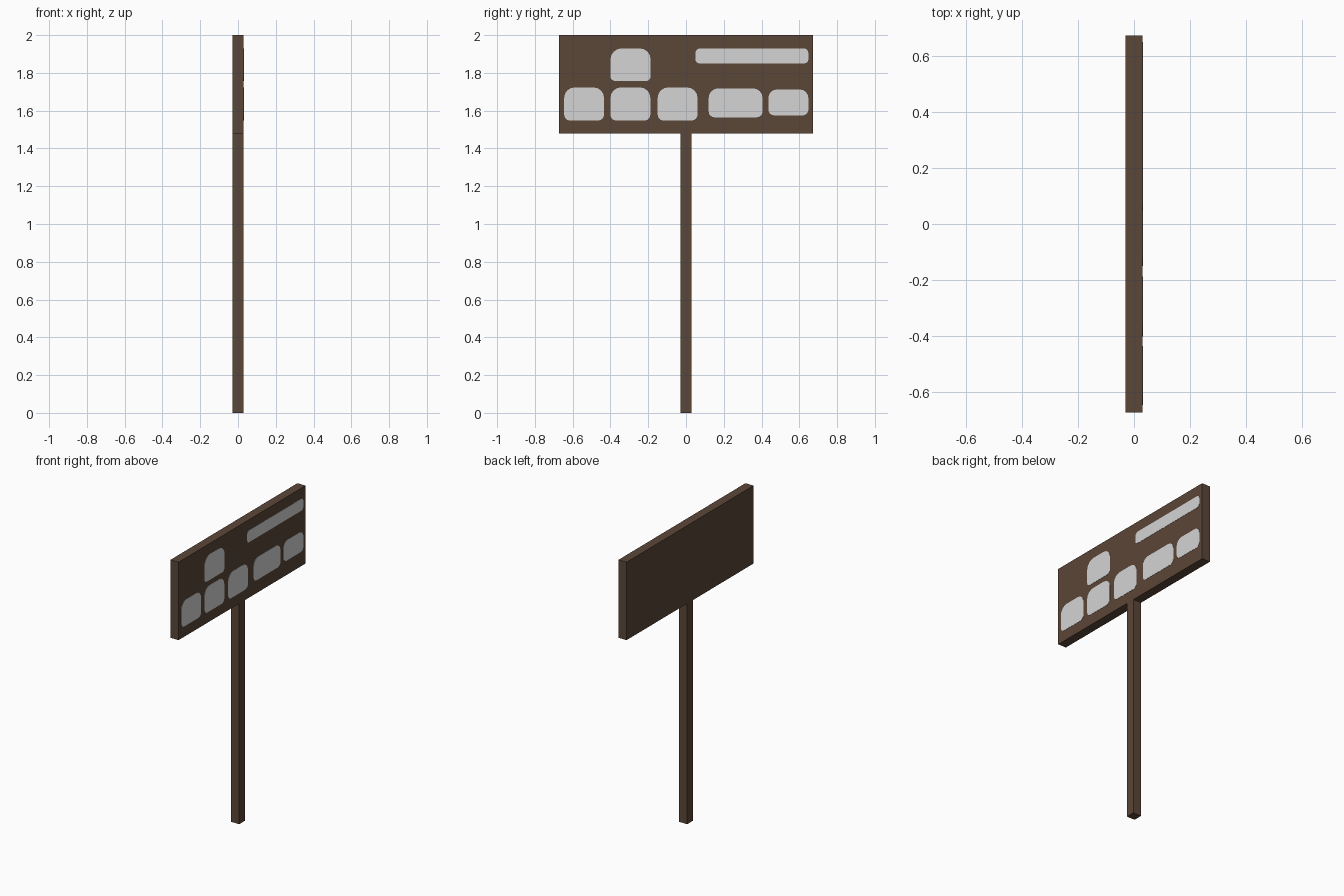
import bpy, bmesh, math

if "Cube" in bpy.data.objects:
    bpy.data.objects.remove(bpy.data.objects["Cube"])

def material(name, rgb):
    m = bpy.data.materials.new(name)
    m.diffuse_color = (*rgb, 1.0)
    m.use_nodes = True
    m.node_tree.nodes["Principled BSDF"].inputs["Base Color"].default_value = m.diffuse_color
    return m

WOOD = material("dark brown wood", (0.105, 0.061, 0.039))
PALE = material("pale grey", (0.66, 0.66, 0.66))

def finish(bm, name, mat):
    bmesh.ops.recalc_face_normals(bm, faces=bm.faces)
    me = bpy.data.meshes.new(name)
    bm.to_mesh(me)
    bm.free()
    me.materials.append(mat)
    ob = bpy.data.objects.new(name, me)
    bpy.context.collection.objects.link(ob)
    return ob

def box(name, lo, hi, mat):
    bm = bmesh.new()
    bmesh.ops.create_cube(bm, size=1)
    for v in bm.verts:
        v.co = [(a + b) / 2 + c * (b - a) for a, b, c in zip(lo, hi, v.co)]
    return finish(bm, name, mat)

def plate(name, y0, y1, z0, z1, r_top, r_bot, mat, x0=0.029, x1=0.0315):
    """Thin rounded rectangle on the +x face, softer at the top corners."""
    corners = [(y1 - r_top, z1 - r_top, r_top, 0), (y0 + r_top, z1 - r_top, r_top, 90),
               (y0 + r_bot, z0 + r_bot, r_bot, 180), (y1 - r_bot, z0 + r_bot, r_bot, 270)]
    bm = bmesh.new()
    ring = []
    for cy, cz, r, start in corners:
        for i in range(5):
            a = math.radians(start + i * 22.5)
            ring.append(bm.verts.new((x0, cy + r * math.cos(a), cz + r * math.sin(a))))
    face = bm.faces.new(ring)
    ext = bmesh.ops.extrude_face_region(bm, geom=[face])
    for v in ext["geom"]:
        if isinstance(v, bmesh.types.BMVert):
            v.co.x = x1
    return finish(bm, name, mat)

# Post and sign board
box("post", (-0.03, -0.03, 0), (0.03, 0.03, 1.478), WOOD)
box("sign_board", (-0.03, -0.672, 1.478), (0.03, 0.672, 2.0), WOOD)

# Painted panels on the board face
plate("upper_panel", -0.40, -0.187, 1.757, 1.93, 0.06, 0.025, PALE)
plate("long_strip", 0.05, 0.648, 1.85, 1.93, 0.025, 0.022, PALE)
for i, y in enumerate((-0.645, -0.40, -0.15)):
    plate(f"lower_panel_{i + 1}", y, y + 0.211, 1.548, 1.723, 0.055, 0.03, PALE)
plate("wide_panel", 0.12, 0.405, 1.565, 1.718, 0.05, 0.03, PALE)
plate("end_panel", 0.436, 0.648, 1.575, 1.712, 0.045, 0.03, PALE)
